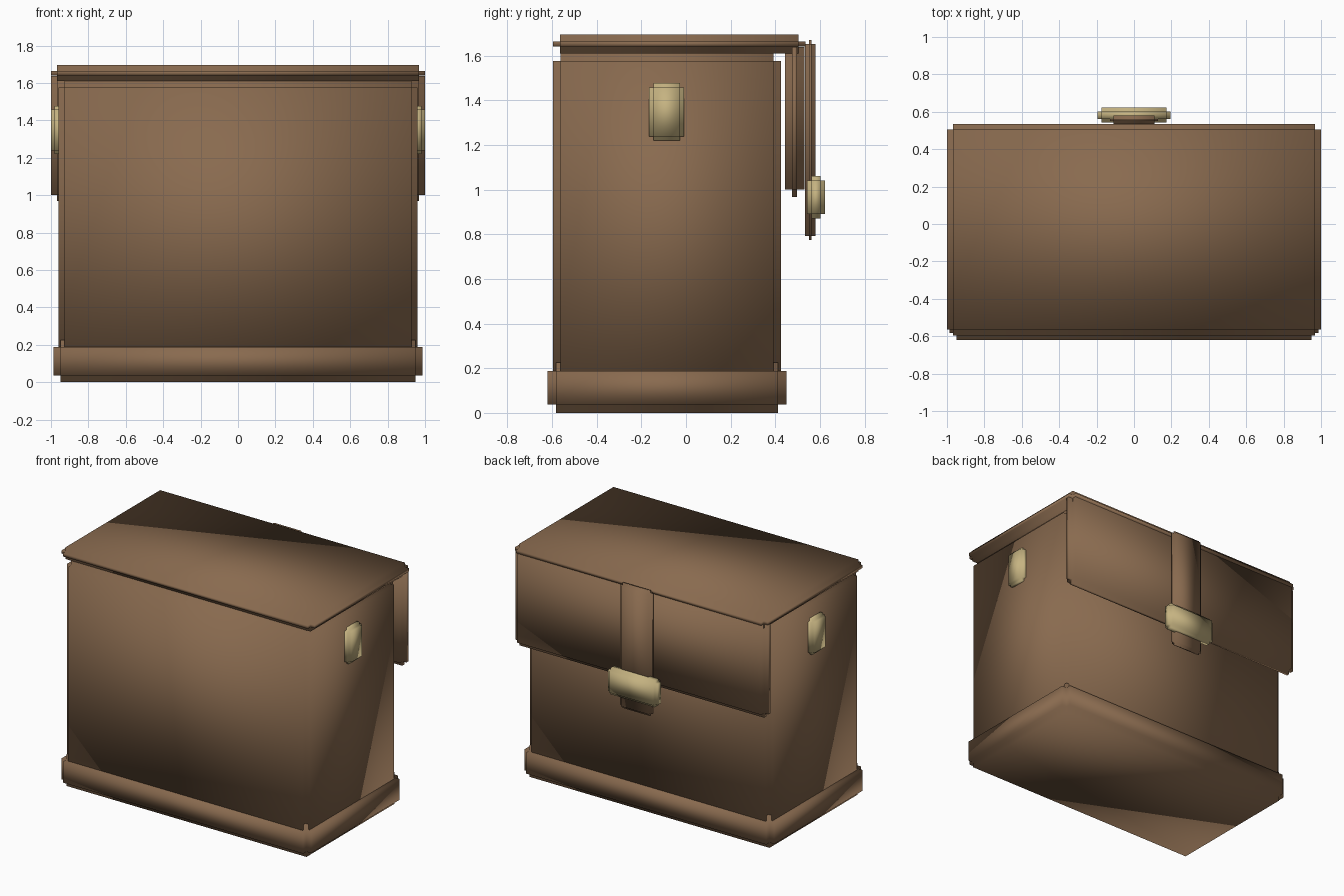
import bpy, bmesh
from mathutils import Vector

if "Cube" in bpy.data.objects:
    bpy.data.objects.remove(bpy.data.objects["Cube"])


def material(name, color):
    m = bpy.data.materials.new(name)
    m.diffuse_color = (*color, 1)
    m.use_nodes = True
    m.node_tree.nodes["Principled BSDF"].inputs["Base Color"].default_value = m.diffuse_color
    return m


leather = material("brown leather", (0.25, 0.145, 0.078))
brass = material("pale brass", (0.56, 0.45, 0.22))


def notched_box(name, lo, hi, notch, mat):
    """Box whose edges are all cut back by a square notch."""
    lo, hi = Vector(lo), Vector(hi)
    bm = bmesh.new()
    bmesh.ops.create_cube(bm, size=1)
    for v in bm.verts:
        v.co = Vector([(lo[i] + hi[i]) / 2 + v.co[i] * (hi[i] - lo[i]) for i in range(3)])
    bmesh.ops.bevel(bm, geom=bm.edges[:], offset=notch, offset_type='OFFSET',
                    segments=2, profile=0.0, affect='EDGES', clamp_overlap=True)
    bmesh.ops.recalc_face_normals(bm, faces=bm.faces[:])
    for f in bm.faces:
        f.smooth = True
    me = bpy.data.meshes.new(name)
    bm.to_mesh(me)
    bm.free()
    me.materials.append(mat)
    ob = bpy.data.objects.new(name, me)
    bpy.context.collection.objects.link(ob)
    return ob


# Main case
notched_box("base", (-0.987, -0.62, 0), (0.987, 0.45, 0.225), 0.037, leather)
notched_box("body", (-0.96, -0.595, 0.06), (0.96, 0.425, 1.61), 0.033, leather)
notched_box("lid", (-1.0, -0.595, 1.61), (1.0, 0.535, 1.695), 0.031, leather)

# Hanging flap with strap and buckle
notched_box("flap", (-1.0, 0.443, 0.968), (1.0, 0.53, 1.67), 0.032, leather)
notched_box("strap", (-0.127, 0.533, 0.775), (0.127, 0.58, 1.67), 0.018, leather)
notched_box("buckle", (-0.195, 0.542, 0.87), (0.195, 0.622, 1.06), 0.02, brass)

# Side plates
for side, name in ((1, "right_plate"), (-1, "left_plate")):
    x0, x1 = sorted((side * 0.92, side * 1.0))
    notched_box(name, (x0, -0.165, 1.22), (x1, -0.008, 1.477), 0.019, brass)
